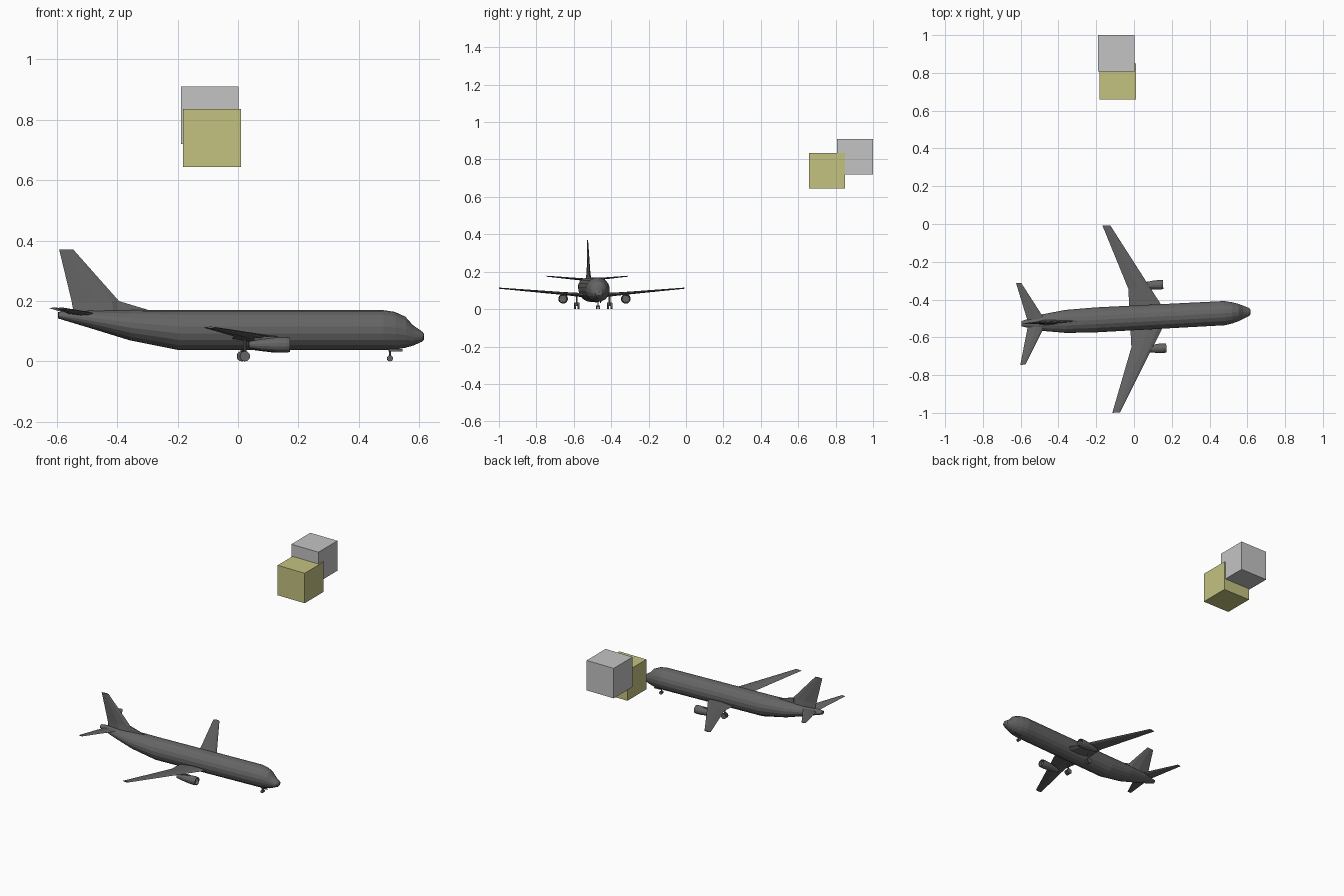
import bpy
import bmesh
import math
from mathutils import Matrix, Vector

if "Cube" in bpy.data.objects:
    bpy.data.objects.remove(bpy.data.objects["Cube"], do_unlink=True)


def material(name, color):
    m = bpy.data.materials.new(name)
    m.use_nodes = True
    m.diffuse_color = (*color, 1)
    m.node_tree.nodes["Principled BSDF"].inputs["Base Color"].default_value = (*color, 1)
    return m


DARK = material("dark grey", (0.13, 0.13, 0.13))
GREY = material("light grey", (0.55, 0.55, 0.55))
YELLOW = material("dull yellow", (0.55, 0.54, 0.22))

# The aircraft is built nose along +x, then turned slightly and moved into place
PLACE = Matrix.Translation((0, -0.497, 0)) @ Matrix.Rotation(math.radians(3), 4, "Z")


def finish(bm, name, mat, place=PLACE):
    bmesh.ops.recalc_face_normals(bm, faces=bm.faces)
    bm.transform(place)
    mesh = bpy.data.meshes.new(name)
    bm.to_mesh(mesh)
    bm.free()
    mesh.materials.append(mat)
    obj = bpy.data.objects.new(name, mesh)
    bpy.context.collection.objects.link(obj)
    return obj


def loft(name, rings):
    """Skin a row of equal-length closed rings and cap both ends."""
    bm = bmesh.new()
    rows = [[bm.verts.new(p) for p in ring] for ring in rings]
    n = len(rows[0])
    for a, b in zip(rows, rows[1:]):
        for i in range(n):
            j = (i + 1) % n
            bm.faces.new((a[i], a[j], b[j], b[i]))
    bm.faces.new(rows[0])
    bm.faces.new(rows[-1])
    return finish(bm, name, DARK)


def oval(x, y, z, ry, rz, sides):
    angles = [math.tau * (i + 0.5) / sides for i in range(sides)]
    return [Vector((x, y + ry * math.cos(a), z + rz * math.sin(a))) for a in angles]


def foil(lead, trail, thick, axis):
    """Six-point aerofoil between two points, thickened along axis."""
    lead, trail, axis = Vector(lead), Vector(trail), Vector(axis)
    front, back = lead.lerp(trail, 0.15), lead.lerp(trail, 0.5)
    t = axis * thick / 2
    return [lead, front + t * 0.8, back + t, trail, back - t, front - t * 0.8]


def cylinder(name, center, radius, depth, sides, axis="Z"):
    bm = bmesh.new()
    turn = Matrix.Rotation(math.pi / 2, 4, "X") if axis == "Y" else Matrix()
    bmesh.ops.create_cone(bm, cap_ends=True, segments=sides, radius1=radius, radius2=radius,
                          depth=depth, matrix=Matrix.Translation(center) @ turn)
    return finish(bm, name, DARK)


def box(name, center, size, mat=DARK, place=PLACE):
    bm = bmesh.new()
    bmesh.ops.create_cube(bm, size=1, matrix=Matrix.Translation(center) @ Matrix.Diagonal((*size, 1)))
    return finish(bm, name, mat, place)


# Fuselage stations: x, top, bottom, half width
stations = [
    (-0.596, 0.164, 0.142, 0.014), (-0.49, 0.169, 0.11, 0.044), (-0.36, 0.17, 0.07, 0.062),
    (-0.2, 0.17, 0.038, 0.067), (0.48, 0.17, 0.038, 0.065), (0.52, 0.164, 0.039, 0.057),
    (0.555, 0.148, 0.045, 0.046), (0.58, 0.12, 0.052, 0.035), (0.612, 0.098, 0.066, 0.02),
    (0.617, 0.091, 0.072, 0.011),
]
loft("fuselage", [oval(x, 0, (t + b) / 2, w, (t - b) / 2, 18) for x, t, b, w in stations])

# Tail fin with its forward fillet
fin = [(-0.39, -0.545, 0.16, 0.03), (-0.395, -0.552, 0.2, 0.018), (-0.546, -0.593, 0.37, 0.006)]
loft("tail_fin", [foil((a, 0, z), (b, 0, z), t, (0, 1, 0)) for a, b, z, t in fin])
fillet = [(-0.29, 0.168, 0.16, 0.004), (-0.4, 0.201, 0.16, 0.016)]
loft("fin_fillet", [[(x, -w / 2, low), (x, w / 2, low), (x, w / 4, top), (x, -w / 4, top)]
                    for x, top, low, w in fillet])

for side, s in (("left", 1), ("right", -1)):
    # Wing sections: y, leading x, trailing x, height, thickness
    wing = [(0.0, 0.183, -0.022, 0.07, 0.026), (0.155, 0.094, -0.022, 0.083, 0.016),
            (0.496, -0.1, -0.141, 0.112, 0.006)]
    loft(side + "_wing", [foil((a, s * y, z), (b, s * y, z), t, (0, 0, 1))
                          for y, a, b, z, t in wing])

    # Tailplane
    plane = [(0.0, -0.463, -0.56, 0.156, 0.014), (0.217, -0.587, -0.614, 0.176, 0.005)]
    loft(side + "_tailplane", [foil((a, s * y, z), (b, s * y, z), t, (0, 0, 1))
                               for y, a, b, z, t in plane])

    # Engine with a recessed intake, hung from a pylon
    engine = [(0.027, 0.011), (0.07, 0.019), (0.12, 0.025), (0.15, 0.026), (0.163, 0.024),
              (0.161, 0.02), (0.145, 0.019)]
    loft(side + "_engine", [oval(x, s * 0.168, 0.055, r, r, 14) for x, r in engine])
    box(side + "_pylon", (0.08, s * 0.168, 0.075), (0.07, 0.006, 0.015))

    # Main gear: a leg and two wheels
    cylinder(side + "_main_leg", (0.018, s * 0.088, 0.047), 0.005, 0.062, 8)
    for part, offset in (("outer", 0.009), ("inner", -0.009)):
        cylinder(f"{side}_main_{part}_wheel", (0.018, s * (0.088 + offset), 0.017),
                 0.017, 0.009, 14, "Y")

    # Nose wheels and doors
    cylinder(side + "_nose_wheel", (0.504, s * 0.006, 0.01), 0.01, 0.007, 12, "Y")
    box(side + "_nose_door", (0.522, s * 0.012, 0.037), (0.045, 0.003, 0.008))

cylinder("nose_leg", (0.504, 0, 0.028), 0.003, 0.036, 8)

# Two loose blocks high up behind the aircraft
box("yellow_block", (-0.086, 0.754, 0.74), (0.191, 0.191, 0.191), YELLOW, Matrix())
box("grey_block", (-0.094, 0.904, 0.815), (0.191, 0.191, 0.191), GREY, Matrix())
